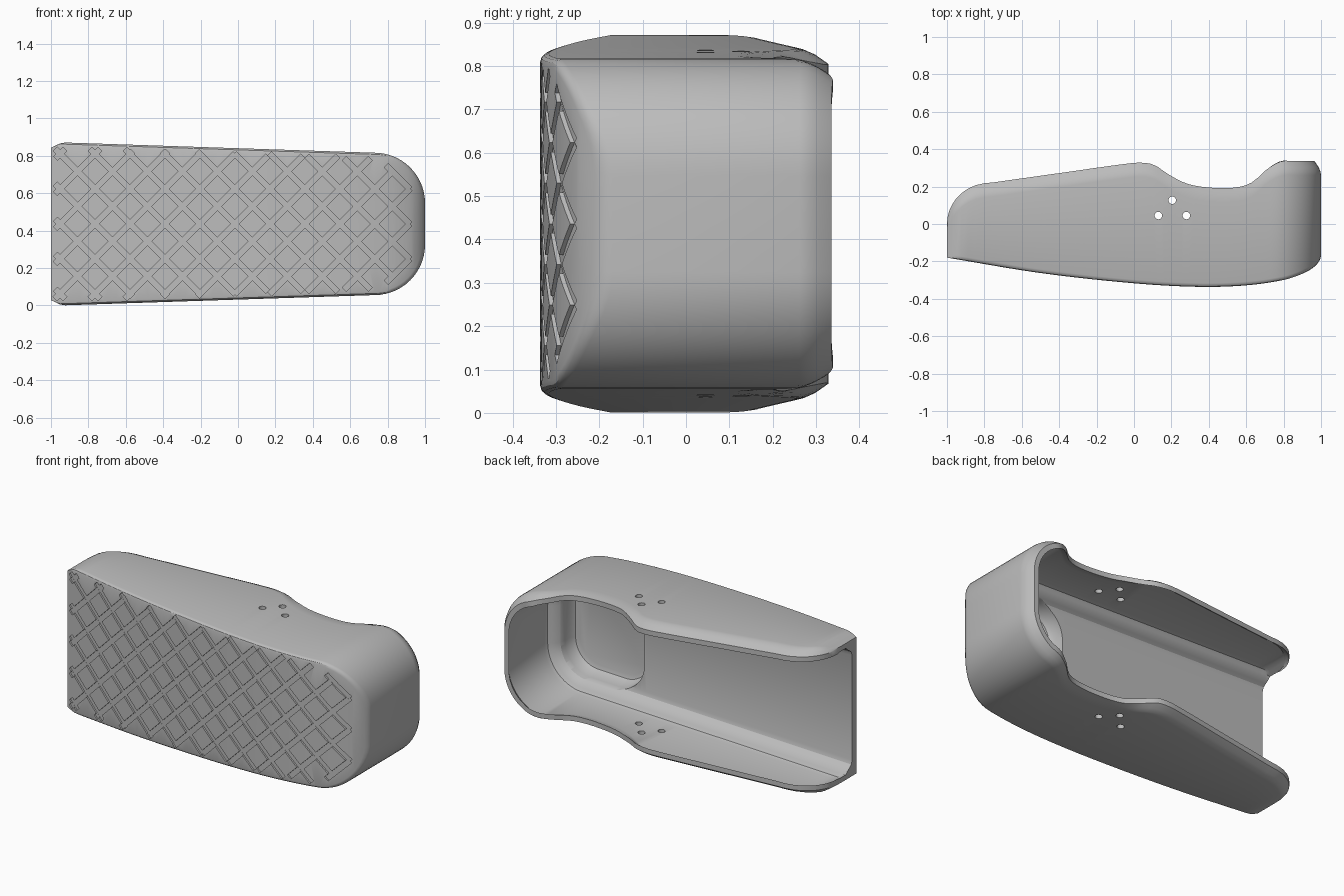
import bpy, bmesh, math

cube = bpy.data.objects.get("Cube")
if cube:
    bpy.data.objects.remove(cube, do_unlink=True)

MID = 0.436        # height of the mirror plane
ARC_X, R = 0.73, 0.27   # rounded closed end
FLOOR = -0.14      # inner floor behind the front plate

mat = bpy.data.materials.new("light_grey")
mat.use_nodes = True
grey = (0.5, 0.5, 0.5, 1)
mat.diffuse_color = grey
mat.node_tree.nodes["Principled BSDF"].inputs["Base Color"].default_value = grey


def curve(points, x):
    """Smooth curve through points, flat-extended at both ends."""
    n = len(points)
    x = min(max(x, points[0][0]), points[-1][0])
    i = max(k for k in range(n - 1) if points[k][0] <= x)

    def slope(k):
        a, b = points[max(k - 1, 0)], points[min(k + 1, n - 1)]
        return (b[1] - a[1]) / (b[0] - a[0])
    (xa, ya), (xb, yb) = points[i], points[i + 1]
    h = xb - xa
    t = (x - xa) / h
    return ((2*t**3 - 3*t*t + 1) * ya + (t**3 - 2*t*t + t) * h * slope(i)
            + (3*t*t - 2*t**3) * yb + (t**3 - t*t) * h * slope(i + 1))


FRONT = [(-1, -.18), (-.5, -.262), (0, -.317), (.35, -.336), (.6, -.328),
         (.8, -.299), (.9, -.266), (.96, -.232), (1, -.19)]
BACK = [(-.77, .22), (-.4, .272), (-.05, .321), (.04, .328), (.11, .315),
        (.18, .268), (.28, .217), (.4, .195), (.54, .195), (.63, .222),
        (.72, .3), (.8, .336), (.88, .336), (1, .336)]


def front_y(x):
    return curve(FRONT, x)


def back_y(x):
    if x < -0.77:
        return 0.22 * math.sqrt(max(0, 1 - ((-0.77 - x) / 0.23) ** 2))
    return curve(BACK, x)


def low_z(x):
    return 0.033 * (x + 0.95)


def lip(x):
    """Strength of the inward back lip; it fades in the dip."""
    return 0.3 + 0.7 * min(1, max(0, abs(x - 0.45) - 0.2) / 0.15)


# Half of the U-shaped outline: x, z, inward normal x, inward normal z
path = [(-1 + 0.25 * (i / 9) ** 2, 0, 1) for i in range(9)]
path += [(-0.75 + (ARC_X + 0.75) * i / 44, 0, 1) for i in range(45)]
path = [(x, low_z(x), nx, nz) for x, nx, nz in path]
for i in range(1, 15):
    a = math.pi / 2 * i / 14
    path.append((ARC_X + R * math.sin(a), low_z(ARC_X) + R * (1 - math.cos(a)),
                 -math.sin(a), math.cos(a)))

# Wall section: inset, lip inset, distance, and the line it is measured from
OUTER = [(0, .035, 0, "back"), (0, .014, -.03, "back"), (0, .003, -.055, "back"),
         (0, 0, -.075, "back"), (0, 0, .02, "front"), (.003, 0, .01, "front"),
         (.009, 0, .003, "front"), (.019, 0, 0, "front")]
INNER = [(.03, .035, 0, "back"), (.03, .014, -.025, "back"), (.03, 0, -.045, "back"),
         (.03, 0, .09, "floor"), (.037, 0, .07, "floor"), (.055, 0, .057, "floor"),
         (.075, 0, .045, "floor"), (.088, 0, .025, "floor"), (.102, 0, .008, "floor"),
         (.125, 0, 0, "floor")]


def section(bm, p, levels, flip):
    x, z, nx, nz = p
    chamfer = 0.03 * max(0, 1 - (x + 1) / 0.06)
    verts = []
    for base, lip_in, dist, ref in levels:
        inset = max(base + lip_in * lip(x), chamfer + levels[0][0])
        px, pz = x + nx * inset, z + nz * inset
        y = dist + {"back": back_y(x), "front": front_y(px), "floor": FLOOR}[ref]
        verts.append(bm.verts.new((px, y, 2 * MID - pz if flip else pz)))
    return verts


def bridge(bm, ring_a, ring_b):
    """Quads between two closed rings."""
    n = len(ring_a)
    for j in range(n):
        m = (j + 1) % n
        bm.faces.new((ring_a[j], ring_a[m], ring_b[m], ring_b[j]))


def make_object(name, bm):
    bmesh.ops.recalc_face_normals(bm, faces=bm.faces)
    me = bpy.data.meshes.new(name)
    bm.to_mesh(me)
    bm.free()
    ob = bpy.data.objects.new(name, me)
    me.materials.append(mat)
    bpy.context.collection.objects.link(ob)
    return ob


# Shell: walls, curved front plate, rim and open end in one closed surface
bm = bmesh.new()
skins = []
for levels in (OUTER, INNER):
    rows = [section(bm, p, levels, False) for p in path]
    rows += [section(bm, p, levels, True) for p in reversed(path)]
    skins.append(rows)
    for a, b in zip(rows, rows[1:]):
        for k in range(len(levels) - 1):
            bm.faces.new((a[k], a[k + 1], b[k + 1], b[k]))
    n = len(rows)
    for i in range(n // 2 - 1):
        bm.faces.new((rows[i][-1], rows[i + 1][-1], rows[n - 2 - i][-1], rows[n - 1 - i][-1]))
outer, inner = skins
for i in range(len(outer) - 1):
    bm.faces.new((outer[i][0], outer[i + 1][0], inner[i + 1][0], inner[i][0]))
bm.faces.new(outer[0] + outer[-1][::-1] + inner[-1] + inner[0][::-1])
shell = make_object("cover_shell", bm)

# Rounded pocket sunk into the inner floor at the closed end
POCKET_X = 0.28


def pocket_ring(bm, inset, y):
    half = []
    for cx, start in ((POCKET_X + R, -90), (ARC_X, 0)):
        for i in range(13):
            a = math.radians(start + 90 * i / 12)
            half.append((cx + (R - inset) * math.sin(a),
                         low_z(cx) + R - (R - inset) * math.cos(a)))
    pts = half + [(x, 2 * MID - z) for x, z in reversed(half)]
    return [bm.verts.new((x, y, z)) for x, z in pts]


bm = bmesh.new()
rings = [pocket_ring(bm, inset, y) for inset, y in
         ((.085, -.09), (.095, -.15), (.1, -.2), (.115, -.222), (.14, -.23))]
for a, b in zip(rings, rings[1:]):
    bridge(bm, a, b)
bm.faces.new(rings[0])
bm.faces.new(rings[-1])
pocket = make_object("pocket_cutter", bm)


def inside(x, z):
    """Is a front point within the grooved area?"""
    z = min(z, 2 * MID - z)
    if not -0.985 < x < 0.93 or z < low_z(x) + 0.024:
        return False
    dx, dz = x - ARC_X, low_z(ARC_X) + R - z
    return dx < 0 or dz < 0 or math.hypot(dx, dz) < R - 0.05


def groove_cutter(side, depth):
    """Parallel diagonal bars that follow the front curve."""
    bm = bmesh.new()
    pitch, half = 0.187, 0.0105
    for k in range(-14, 4):
        x0 = 0.9185 + pitch * k
        run = [d * 0.0125 for d in range(-36, 37)
               if inside(x0 + d * 0.0125, MID + side * d * 0.0125)]
        if len(run) < 4:
            continue
        prev = None
        for d in run:
            ring = []
            for w, up in ((-half, 1), (half, 1), (half, 0), (-half, 0)):
                px, pz = x0 + d - side * w, MID + side * d + w
                ring.append(bm.verts.new((px, front_y(px) + (-0.05 if up else depth), pz)))
            if prev:
                bridge(bm, prev, ring)
            else:
                bm.faces.new(ring)
            prev = ring
        bm.faces.new(prev[::-1])
    return make_object("groove_cutter", bm)


# Screw holes through both side walls
bm = bmesh.new()
for x, y in ((0.13, 0.045), (0.28, 0.045), (0.205, 0.127)):
    made = bmesh.ops.create_cone(bm, cap_ends=True, segments=24, radius1=0.02,
                                 radius2=0.02, depth=1.2)
    bmesh.ops.translate(bm, verts=made["verts"], vec=(x, y, MID))
holes = make_object("hole_cutter", bm)

# Cut pocket, grooves and holes
bpy.context.view_layer.objects.active = shell
for cutter in (pocket, groove_cutter(1, 0.010), groove_cutter(-1, 0.0105), holes):
    cutter.hide_render = True
    mod = shell.modifiers.new("cut", "BOOLEAN")
    mod.operation, mod.solver, mod.object = "DIFFERENCE", "EXACT", cutter
    bpy.ops.object.modifier_apply(modifier=mod.name)
    bpy.data.objects.remove(cutter, do_unlink=True)

for ob in bpy.context.selected_objects:
    ob.select_set(False)
shell.select_set(True)
bpy.ops.object.shade_smooth_by_angle(angle=math.radians(30))
